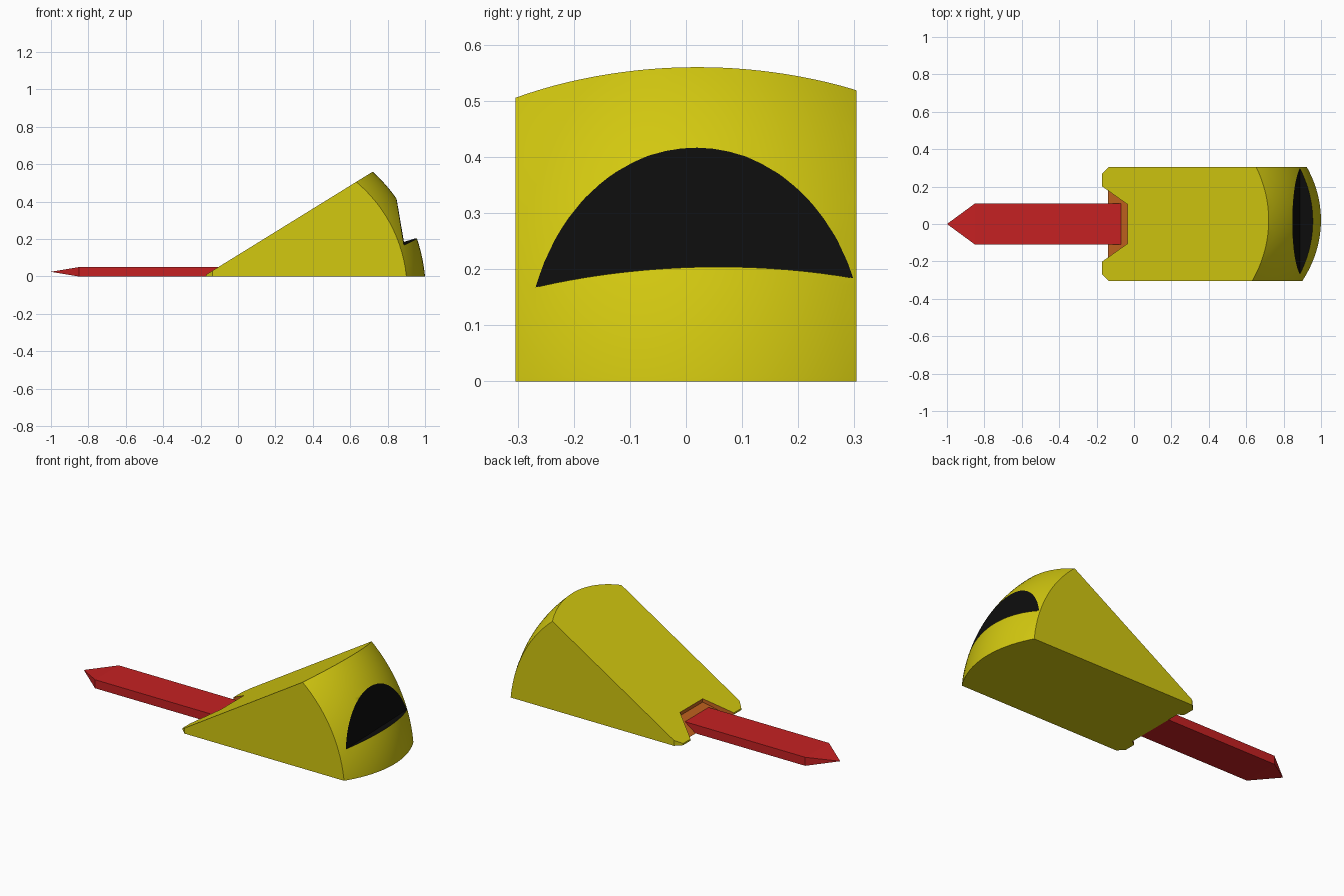
import bpy
import bmesh

if "Cube" in bpy.data.objects:
    bpy.data.objects.remove(bpy.data.objects["Cube"])


def material(name, rgb):
    m = bpy.data.materials.new(name)
    m.diffuse_color = (*rgb, 1)
    m.use_nodes = True
    m.node_tree.nodes["Principled BSDF"].inputs["Base Color"].default_value = m.diffuse_color
    return m


YELLOW = material("yellow", (0.65, 0.58, 0.005))
RED = material("red", (0.56, 0.015, 0.016))
ORANGE = material("orange", (0.56, 0.13, 0.014))
BLACK = material("black", (0.004, 0.004, 0.004))


def add_object(name, bm, mat):
    bmesh.ops.recalc_face_normals(bm, faces=bm.faces)
    me = bpy.data.meshes.new(name)
    bm.to_mesh(me)
    bm.free()
    me.materials.append(mat)
    ob = bpy.data.objects.new(name, me)
    bpy.context.collection.objects.link(ob)
    return ob


def loft(name, lower, upper, mat):
    """Solid between two matching rings of points."""
    bm = bmesh.new()
    a = [bm.verts.new(p) for p in lower]
    b = [bm.verts.new(p) for p in upper]
    bm.faces.new(a)
    bm.faces.new(b)
    for i in range(len(a)):
        j = (i + 1) % len(a)
        bm.faces.new((a[i], a[j], b[j], b[i]))
    return add_object(name, bm, mat)


def mirrored(half):
    """Close a half outline (y > 0) across the x axis."""
    return half + [(x, -y) for x, y in reversed(half)]


def boolean(ob, cutter, operation):
    mod = ob.modifiers.new(operation, "BOOLEAN")
    mod.object = cutter
    mod.operation = operation
    mod.solver = "EXACT"
    mod.material_mode = "TRANSFER"
    bpy.context.view_layer.objects.active = ob
    bpy.ops.object.modifier_apply(modifier=mod.name)
    bpy.data.objects.remove(cutter)


# wedge body: sloped top, small chamfers on the thin end
plan = mirrored([(-0.17, 0.27), (-0.135, 0.304), (1.1, 0.304)])
body = loft("wedge_body",
            [(x, y, 0) for x, y in plan],
            [(x, y, 0.01 + 0.618 * (x + 0.17)) for x, y in plan], YELLOW)

# rounded thick end
bm = bmesh.new()
bmesh.ops.create_uvsphere(bm, u_segments=128, v_segments=64, radius=1)
bmesh.ops.scale(bm, vec=(0.854, 0.694, 0.854), verts=bm.verts)
bmesh.ops.translate(bm, vec=(0.149, 0.02, -0.075), verts=bm.verts)
boolean(body, add_object("dome_cutter", bm, YELLOW), "INTERSECT")

# black recess in the rounded end: flat back and slightly tilted floor
section = [(0.887, 0.176), (1.2, 0.301), (1.2, 0.7), (0.80, 0.7)]
sides = [[(x, y, z + 0.029 * (y - 0.02)) for x, z in section] for y in (-0.5, 0.5)]
boolean(body, loft("recess_cutter", *sides, BLACK), "DIFFERENCE")

# orange notch in the thin end with a sloped floor
notch = mirrored([(-0.31, 0.30), (-0.035, 0.105)])
boolean(body, loft("notch_cutter",
                   [(x, y, 0.7 * (x + 0.14)) for x, y in notch],
                   [(x, y, 0.4) for x, y in notch], ORANGE), "DIFFERENCE")

# smooth the rounded end, keep the edges sharp
bpy.ops.object.select_all(action="DESELECT")
body.select_set(True)
bpy.context.view_layer.objects.active = body
bpy.ops.object.shade_smooth_by_angle(angle=0.44)

# flat tongue with a pointed tip, its inner end resting on the notch floor
bm = bmesh.new()
W, T = 0.11, 0.05
rings = []
for low_x, high_x in ((-0.14, -0.07), (-0.85, -0.85)):
    rings.append([bm.verts.new(p) for p in
                  ((low_x, -W, 0), (low_x, W, 0), (high_x, W, T), (high_x, -W, T))])
tip = bm.verts.new((-1, 0, T / 2))
bm.faces.new(rings[0])
for i in range(4):
    j = (i + 1) % 4
    bm.faces.new((rings[0][i], rings[0][j], rings[1][j], rings[1][i]))
    bm.faces.new((rings[1][i], rings[1][j], tip))
add_object("tongue", bm, RED)
